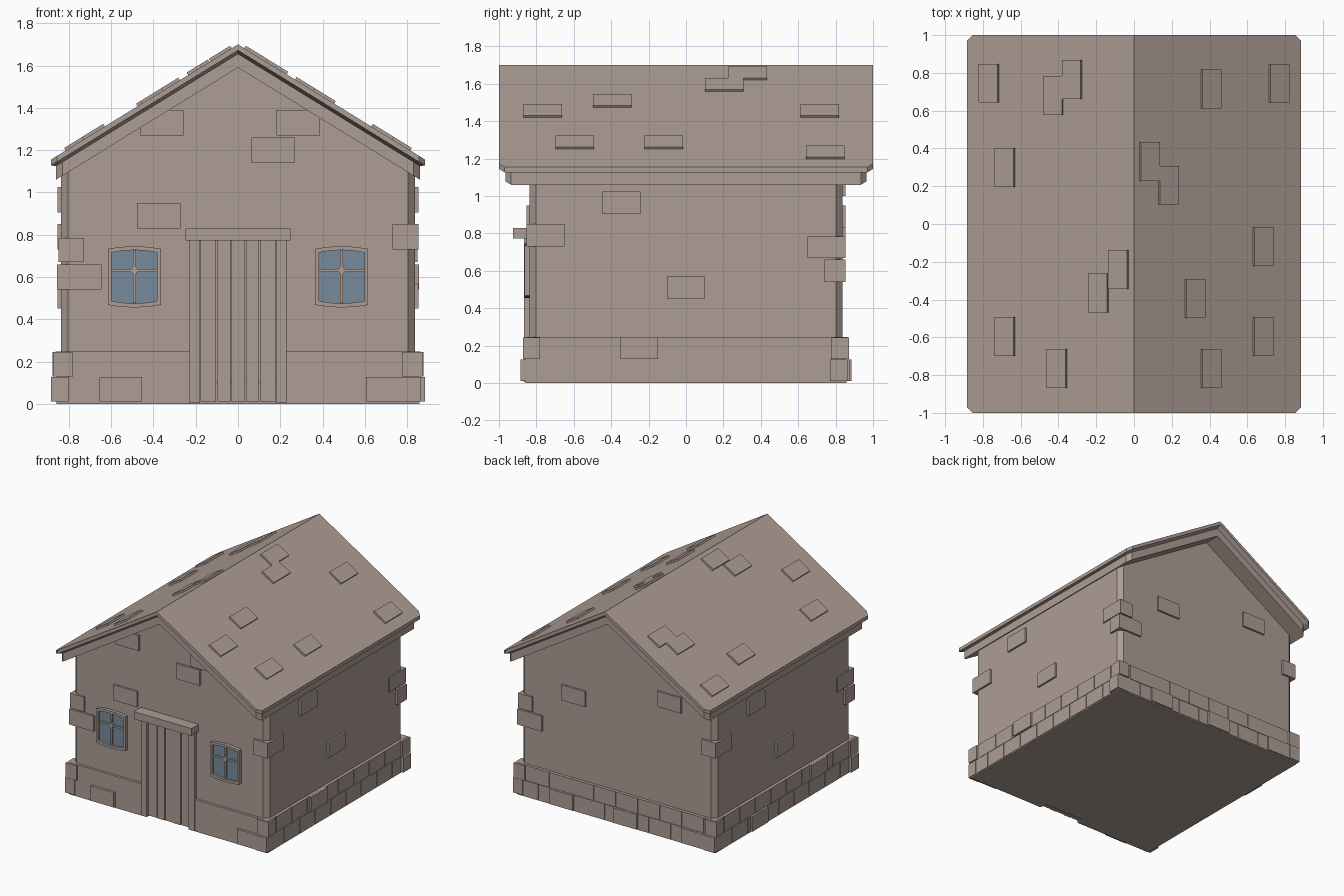
import bpy, bmesh, math
from mathutils import Matrix, Vector

if "Cube" in bpy.data.objects:
    bpy.data.objects.remove(bpy.data.objects["Cube"])


def material(name, rgb):
    m = bpy.data.materials.new(name)
    m.diffuse_color = (*rgb, 1)
    m.use_nodes = True
    m.node_tree.nodes["Principled BSDF"].inputs["Base Color"].default_value = m.diffuse_color
    return m


STONE = material("warm_grey_stone", (0.42, 0.34, 0.30))
GLASS = material("blue_glass", (0.185, 0.26, 0.34))


def finish(name, bm, mat=STONE):
    bmesh.ops.recalc_face_normals(bm, faces=bm.faces)
    me = bpy.data.meshes.new(name)
    bm.to_mesh(me)
    bm.free()
    me.materials.append(mat)
    ob = bpy.data.objects.new(name, me)
    bpy.context.collection.objects.link(ob)
    return ob


def box(bm, x0, x1, y0, y1, z0, z1, rot=None):
    size = Matrix.Diagonal((x1 - x0, y1 - y0, z1 - z0, 1))
    mid = Matrix.Translation(((x0 + x1) / 2, (y0 + y1) / 2, (z0 + z1) / 2))
    bmesh.ops.create_cube(bm, size=1, matrix=(rot or Matrix()) @ mid @ size)


def prism(bm, pts, vec):
    face = bm.faces.new([bm.verts.new(p) for p in pts])
    out = bmesh.ops.extrude_face_region(bm, geom=[face], use_keep_orig=True)
    verts = [g for g in out["geom"] if isinstance(g, bmesh.types.BMVert)]
    bmesh.ops.translate(bm, verts=verts, vec=vec)


def side(k):
    # 0 front, 1 right, 2 back, 3 left
    return Matrix.Rotation(k * math.pi / 2, 4, 'Z')


# Walls with chamfered corners, and the gable above
W, C = 0.838, 0.035
bm = bmesh.new()
foot = [(W - C, -W), (W, C - W), (W, W - C), (W - C, W),
        (C - W, W), (-W, W - C), (-W, C - W), (C - W, -W)]
prism(bm, [(x, y, 0.1) for x, y in foot], (0, 0, 1.0))
finish("walls", bm)
bm = bmesh.new()
prism(bm, [(-0.80, -W, 1.05), (0.80, -W, 1.05), (0.80, -W, 1.12),
           (0, -W, 1.62), (-0.80, -W, 1.12)], (0, 2 * W, 0))
finish("gable", bm)

# Plinth with a notch at the door
P = 0.858
bm = bmesh.new()
prism(bm, [(x, y, 0.0) for x, y in [
    (-P, -P), (-0.23, -P), (-0.23, -0.8), (0.23, -0.8),
    (0.23, -P), (P, -P), (P, P), (-P, P)]], (0, 0, 0.247))
finish("plinth", bm)

# Plinth courses on the right, back and left
bm = bmesh.new()
for k in (1, 2, 3):
    for row in (0, 1):
        z0 = 0.01 + 0.12 * row
        for i in range(9 - row):
            u0 = -0.855 + 0.19 * i + 0.095 * row
            box(bm, u0 + 0.003, u0 + 0.187, -0.863, -0.8, z0, z0 + 0.117, side(k))
finish("plinth_courses", bm)

# Plinth stones that stand proud: side, position along it, row
bm = bmesh.new()
for k, u, row in [(0, -0.555, 0), (0, 0.705, 0), (1, -0.25, 1), (2, -0.46, 0),
                  (2, 0.09, 0), (2, 0.67, 0), (3, -0.34, 0), (3, 0.39, 1)]:
    z0 = 0.01 + 0.12 * row
    box(bm, u - 0.1, u + 0.1, -0.878, -0.8, z0, z0 + 0.116, side(k))
for k in range(4):
    box(bm, 0.775, 0.872, -0.872, -0.78, 0.13, 0.245, side(k))
    box(bm, 0.77, 0.866, -0.884, -0.80, 0.01, 0.126, side(k))
finish("plinth_stones", bm)

# Wall stones: side, position along it, height
bm = bmesh.new()
for k, u, z in [(0, -0.36, 1.33), (0, 0.285, 1.33), (0, 0.165, 1.20), (0, -0.375, 0.89),
                (1, -0.345, 0.965), (1, 0.0, 0.51), (2, -0.375, 0.89), (2, 0.45, 1.06),
                (3, -0.345, 0.965), (3, 0.0, 0.51)]:
    box(bm, u - 0.102, u + 0.102, -0.853, -0.8, z - 0.06, z + 0.06, side(k))
finish("wall_stones", bm)

# Corner stones, repeated on opposite corners
bm = bmesh.new()
for k in (0, 2):
    box(bm, 0.73, 0.853, -0.853, -0.65, 0.73, 0.85, side(k))
    box(bm, -0.848, -0.73, -0.852, -0.65, 0.67, 0.785, side(k))
    box(bm, -0.855, -0.645, -0.853, -0.74, 0.54, 0.66, side(k))
finish("corner_stones", bm)

# Roof: stacked outlines that follow the pitch
SLOPE, RIDGE = 0.616, 1.70
bm = bmesh.new()
rings = []
for X, Y, drop in [(0.885, 1.0, 0), (0.885, 1.0, 0.028), (0.86, 0.965, 0.045), (0.86, 0.965, 0.11)]:
    c = 0.03
    plan = [(0, -Y), (X - c, -Y), (X, c - Y), (X, Y - c), (X - c, Y),
            (0, Y), (c - X, Y), (-X, Y - c), (-X, c - Y), (c - X, -Y)]
    rings.append([bm.verts.new((x, y, RIDGE - SLOPE * abs(x) - drop)) for x, y in plan])
for a, b in zip(rings, rings[1:]):
    for i in range(10):
        j = (i + 1) % 10
        bm.faces.new((a[i], a[j], b[j], b[i]))
for r in (rings[0], rings[-1]):
    bm.faces.new(r[:6])
    bm.faces.new(r[5:] + r[:1])
finish("roof", bm)

# Raised roof slates, lying on the pitch
bm = bmesh.new()
angle = math.atan(SLOPE)
half = 0.05 / math.cos(angle)
for x, y in [(-0.765, 0.745), (-0.425, 0.68), (-0.325, 0.765), (-0.68, 0.30),
             (-0.08, -0.24), (-0.185, -0.365), (-0.68, -0.595), (-0.405, -0.765),
             (0.405, 0.715), (0.765, 0.745), (0.08, 0.33), (0.18, 0.205),
             (0.68, -0.12), (0.32, -0.395), (0.68, -0.595), (0.405, -0.765)]:
    place = Matrix.Translation((x, y, RIDGE - SLOPE * abs(x)))
    tilt = Matrix.Rotation(math.copysign(angle, x), 4, 'Y')
    box(bm, -half, half, -0.103, 0.103, -0.015, 0.014, place @ tilt)
finish("roof_slates", bm)

# Door planks
bm = bmesh.new()
cuts = [-0.18, -0.10, -0.033, 0.036, 0.103, 0.18]
for i, (a, b) in enumerate(zip(cuts, cuts[1:])):
    box(bm, a + 0.003, b - 0.003, -0.848 - 0.004 * (i % 2), -0.78, 0.012, 0.775)
finish("door_planks", bm)

# Door jambs and lintel
bm = bmesh.new()
for s in (-1, 1):
    box(bm, s * 0.205 - 0.025, s * 0.205 + 0.025, -0.866, -0.79, 0.005, 0.775)
finish("door_jambs", bm)
bm = bmesh.new()
box(bm, -0.248, 0.248, -0.925, -0.80, 0.772, 0.83)
finish("door_lintel", bm)


def arched(cx, hw, z0, z1, rise, y):
    # Outline with bowed top and bottom
    n = 6
    t = [2 * i / n - 1 for i in range(n + 1)]
    low = [(cx + hw * u, y, z0 - rise * (1 - u * u)) for u in t]
    top = [(cx + hw * u, y, z1 + rise * (1 - u * u)) for u in reversed(t)]
    return low + top


# Windows: frame, glass, glazing bars and centre boss
for cx, word in ((-0.49, "left"), (0.49, "right")):
    bm = bmesh.new()
    loops = [[bm.verts.new(p) for p in arched(cx, hw, z0, z1, 0.012, y)]
             for hw, z0, z1, y in [(0.125, 0.468, 0.733, -0.82), (0.125, 0.468, 0.733, -0.864),
                                   (0.108, 0.487, 0.715, -0.864), (0.108, 0.487, 0.715, -0.82)]]
    for a, b in zip(loops, loops[1:] + loops[:1]):
        for i in range(len(a)):
            j = (i + 1) % len(a)
            bm.faces.new((a[i], a[j], b[j], b[i]))
    finish(word + "_window_frame", bm)

    bm = bmesh.new()
    prism(bm, arched(cx, 0.11, 0.485, 0.717, 0.012, -0.846), (0, 0.009, 0))
    finish(word + "_window_glass", bm, GLASS)

    bm = bmesh.new()
    box(bm, cx - 0.007, cx + 0.007, -0.857, -0.84, 0.478, 0.724)
    box(bm, cx - 0.108, cx + 0.108, -0.856, -0.84, 0.624, 0.638)
    prism(bm, [(cx + dx, -0.861, 0.631 + dz) for dx, dz in
               ((-0.018, 0), (0, -0.032), (0.018, 0), (0, 0.032))], (0, 0.02, 0))
    finish(word + "_window_bars", bm)
